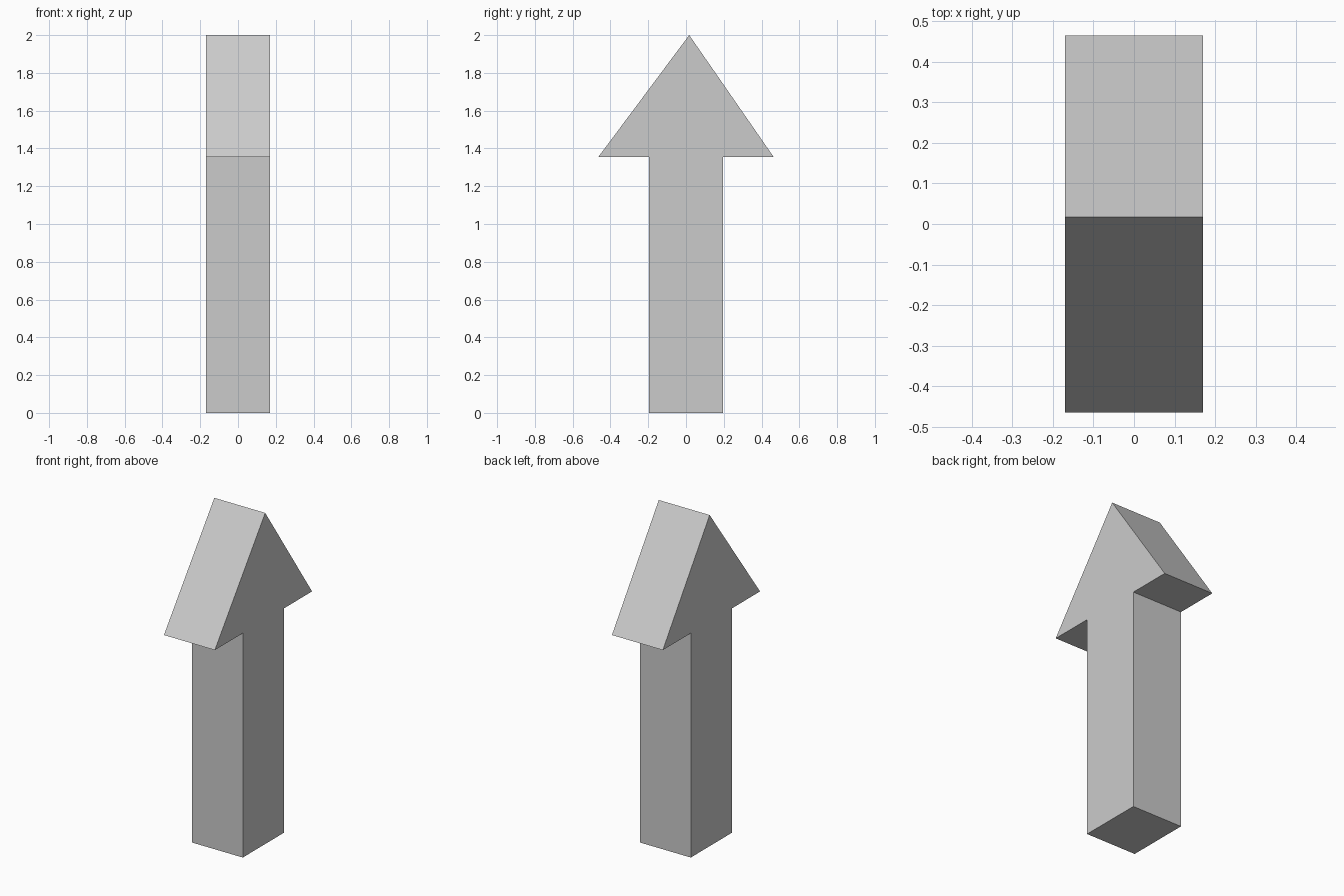
import bpy, bmesh

if "Cube" in bpy.data.objects:
    bpy.data.objects.remove(bpy.data.objects["Cube"])

HALF_WIDTH = 0.17

# Arrow outline in the y-z plane, with the tip slightly off centre
outline = [(-0.197, 0), (0.197, 0), (0.197, 1.355), (0.464, 1.355),
           (0.017, 2.0), (-0.464, 1.355), (-0.197, 1.355)]

# Extrude the outline along x into a solid arrow
bm = bmesh.new()
face = bm.faces.new([bm.verts.new((-HALF_WIDTH, y, z)) for y, z in outline])
result = bmesh.ops.extrude_face_region(bm, geom=[face])
new_verts = [g for g in result["geom"] if isinstance(g, bmesh.types.BMVert)]
bmesh.ops.translate(bm, verts=new_verts, vec=(2 * HALF_WIDTH, 0, 0))
bmesh.ops.recalc_face_normals(bm, faces=bm.faces)

mesh = bpy.data.meshes.new("arrow")
bm.to_mesh(mesh)
bm.free()
arrow = bpy.data.objects.new("arrow", mesh)
bpy.context.collection.objects.link(arrow)
